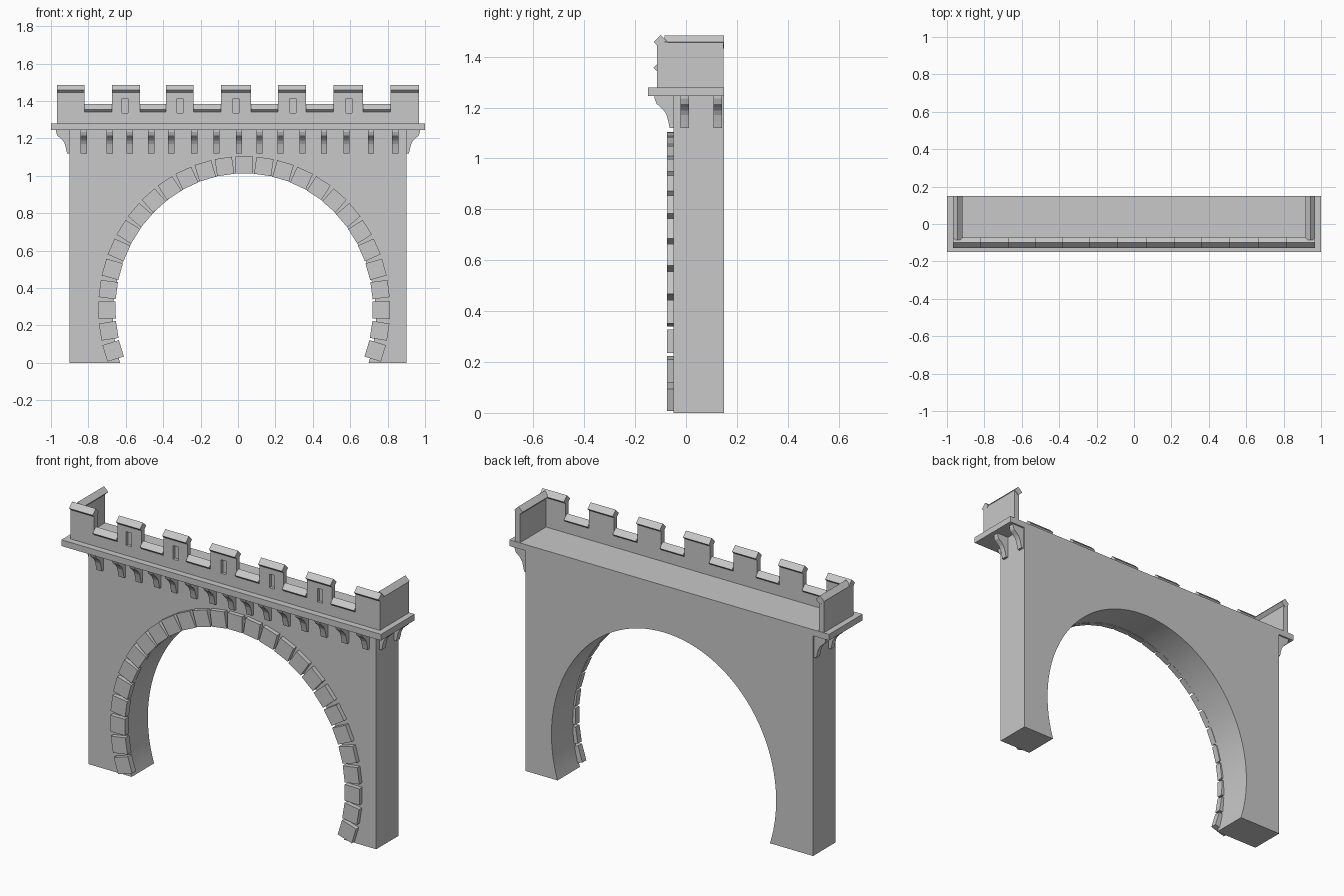
import bpy, bmesh, math

if "Cube" in bpy.data.objects:
    bpy.data.objects.remove(bpy.data.objects["Cube"])

stone = bpy.data.materials.new("grey_stone")
stone.diffuse_color = (0.58, 0.58, 0.58, 1)
stone.use_nodes = True
stone.node_tree.nodes["Principled BSDF"].inputs["Base Color"].default_value = stone.diffuse_color


def extrude(name, pts, axis, lo, hi):
    """Extrude a profile: axis 'y' takes (x, z) points, axis 'x' takes (y, z) points."""
    bm = bmesh.new()
    put = (lambda p, d: (p[0], d, p[1])) if axis == 'y' else (lambda p, d: (d, p[0], p[1]))
    a = [bm.verts.new(put(p, lo)) for p in pts]
    b = [bm.verts.new(put(p, hi)) for p in pts]
    bm.faces.new(a)
    bm.faces.new(b[::-1])
    n = len(pts)
    for i in range(n):
        bm.faces.new((a[i], b[i], b[(i + 1) % n], a[(i + 1) % n]))
    bmesh.ops.recalc_face_normals(bm, faces=bm.faces)
    me = bpy.data.meshes.new(name)
    bm.to_mesh(me)
    bm.free()
    me.materials.append(stone)
    ob = bpy.data.objects.new(name, me)
    bpy.context.collection.objects.link(ob)
    return ob


def box(name, x0, x1, y0, y1, z0, z1):
    return extrude(name, [(x0, z0), (x1, z0), (x1, z1), (x0, z1)], 'y', y0, y1)


def diamond(c, z, r):
    return [(c - r, z), (c, z + r), (c + r, z), (c, z - r)]


# Gate wall with the arched opening
CX, CZ, RX, RZ, SEG = 0.034, 0.25, 0.703, 0.765, 64
start = -math.asin(CZ / RZ)
arch = []
for i in range(SEG + 1):
    t = start + (math.pi - 2 * start) * i / SEG
    arch.append((CX + RX * math.cos(t), max(0.0, CZ + RZ * math.sin(t))))
arch[0], arch[-1] = (arch[0][0], 0), (arch[-1][0], 0)
wall = extrude("gate_wall", [(-0.9, 0), (-0.9, 1.245), (0.9, 1.245), (0.9, 0)] + arch,
               'y', -0.05, 0.15)
bpy.context.view_layer.objects.active = wall
wall.select_set(True)
bpy.ops.object.shade_smooth_by_angle(angle=math.radians(30))

# Raised arch stones
N, H = 27, 0.046
for i in range(N):
    t = math.radians(-17.1 + 214.2 * i / (N - 1))
    cx, cz = 0.033 + 0.733 * math.cos(t), 0.29 + 0.768 * math.sin(t)
    c, s = math.cos(t), math.sin(t)
    pts = [(cx + u * c - v * s, cz + u * s + v * c)
           for u, v in ((-H, -H), (H, -H), (H, H), (-H, H))]
    extrude(f"arch_stone_{i + 1}", pts, 'y', -0.075, -0.04)

# Walkway slab
box("walkway_slab", -1, 1, -0.15, 0.15, 1.245, 1.28)

# Curved brackets: (projection from wall, height)
bracket = [(-0.01, 1.245), (0.073, 1.245), (0.073, 1.235), (0.066, 1.215), (0.05, 1.202),
           (0.036, 1.188), (0.026, 1.17), (0.02, 1.147), (0.014, 1.12), (-0.01, 1.12)]
fronts = [-0.824, -0.685, -0.578, -0.463, -0.356, -0.233, -0.115, 0.005,
          0.115, 0.227, 0.345, 0.46, 0.58, 0.711, 0.84]
for i, x in enumerate(fronts):
    extrude(f"front_bracket_{i + 1}", [(-0.05 - d, z) for d, z in bracket], 'x',
            x - 0.017, x + 0.017)
for side, s in (("left", -1), ("right", 1)):
    for i, y in enumerate((-0.005, 0.125)):
        extrude(f"{side}_bracket_{i + 1}", [(s * (0.9 + d), z) for d, z in bracket], 'y',
                y - 0.016, y + 0.016)

# Crenellated front parapet
merlons = [(-0.968, -0.82), (-0.674, -0.524), (-0.385, -0.237), (-0.092, 0.07),
           (0.215, 0.364), (0.51, 0.667), (0.815, 0.968)]
LOW, HIGH, R = 1.356, 1.458, 0.0275
outline = [(-0.968, 1.28)]
for x0, x1 in merlons:
    if x0 > -0.9:
        outline.append((x0, LOW))
    outline += [(x0, HIGH), (x1, HIGH)]
    if x1 < 0.9:
        outline.append((x1, LOW))
outline.append((0.968, 1.28))
parapet = extrude("front_parapet", outline, 'y', -0.114, -0.085)

# Recessed arrow slits in the middle merlons
for x in (-0.604, -0.31, -0.01, 0.293, 0.593):
    cutter = box("slit_cutter", x - 0.016, x + 0.016, -0.14, -0.097, 1.337, 1.414)
    cutter.hide_render = True
    mod = parapet.modifiers.new("slit", 'BOOLEAN')
    mod.operation, mod.solver, mod.object = 'DIFFERENCE', 'EXACT', cutter
    bpy.context.view_layer.objects.active = parapet
    bpy.ops.object.modifier_apply(modifier=mod.name)
    bpy.data.objects.remove(cutter)

# Diamond-section coping on merlons and gaps
for i, (x0, x1) in enumerate(merlons):
    extrude(f"merlon_coping_{i + 1}", diamond(-0.1, HIGH, R), 'x', x0, x1)
    if i < len(merlons) - 1:
        extrude(f"gap_coping_{i + 1}", diamond(-0.1, LOW, R), 'x', x1, merlons[i + 1][0])

# Side parapets with coping
for side, s in (("left", -1), ("right", 1)):
    a, b = sorted((s * 0.935, s * 0.967))
    box(f"{side}_parapet", a, b, -0.09, 0.147, 1.28, HIGH)
    extrude(f"{side}_coping", diamond(s * 0.943, HIGH, 0.026), 'y', -0.085, 0.15)
